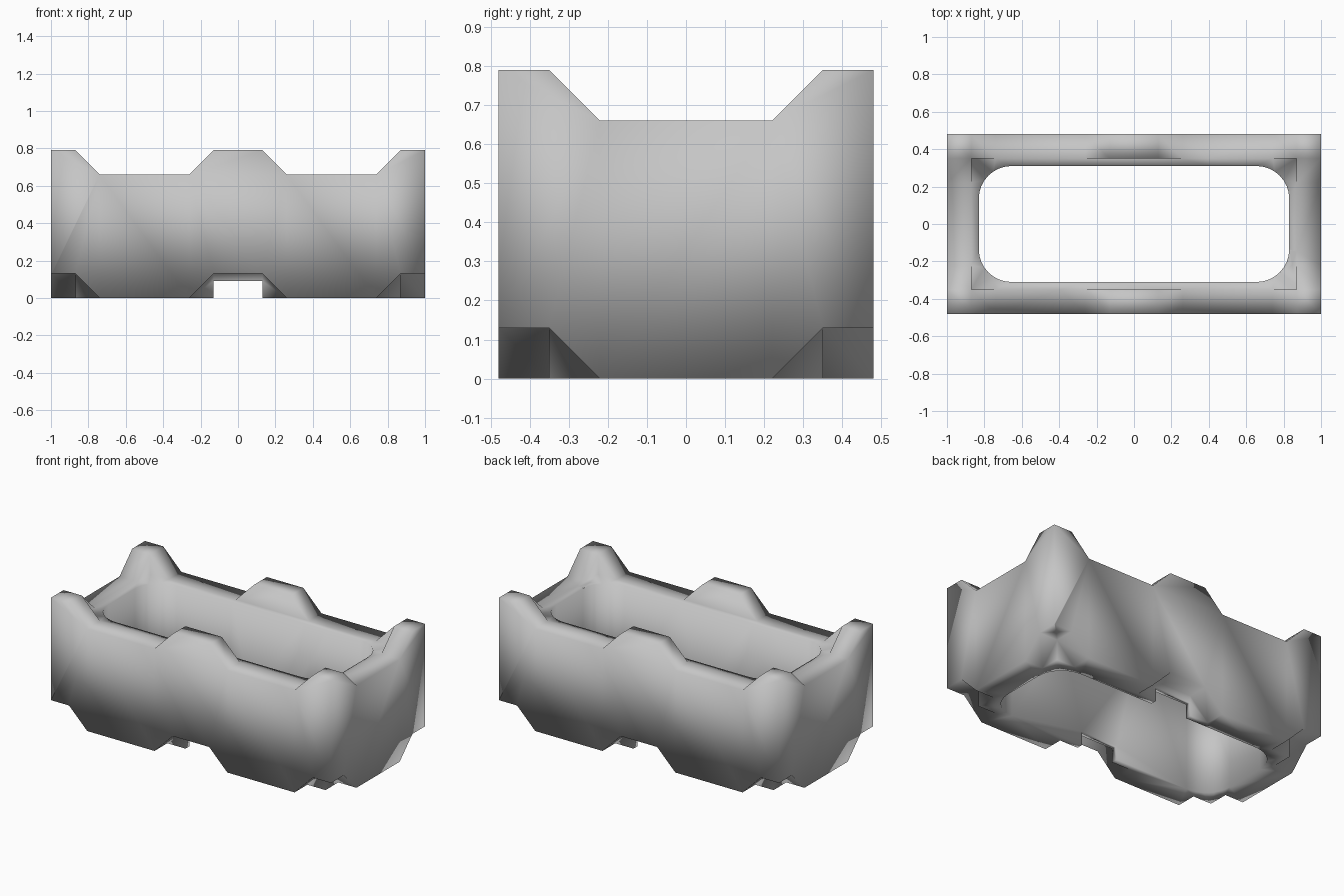
import bpy
import bmesh
import math

if "Cube" in bpy.data.objects:
    bpy.data.objects.remove(bpy.data.objects["Cube"])

grey = bpy.data.materials.new("plain grey")
grey.diffuse_color = (0.56, 0.56, 0.56, 1)
grey.use_nodes = True
grey.node_tree.nodes["Principled BSDF"].inputs["Base Color"].default_value = grey.diffuse_color

# Main sizes
HX, HY = 1.0, 0.48          # outer half sizes
IX, IY = 0.87, 0.35         # inner edge of the tab strips
TOP, RIM, NOTCH = 0.79, 0.66, 0.13
SLOPE = 0.13


def prism(name, profile, axis, lo, hi):
    """Extrude a 2D profile along axis x, y or z."""
    place = {
        'x': lambda p, t: (t, p[0], p[1]),
        'y': lambda p, t: (p[0], t, p[1]),
        'z': lambda p, t: (p[0], p[1], t),
    }[axis]
    bm = bmesh.new()
    a = [bm.verts.new(place(p, lo)) for p in profile]
    b = [bm.verts.new(place(p, hi)) for p in profile]
    bm.faces.new(a)
    bm.faces.new(b[::-1])
    n = len(profile)
    for i in range(n):
        j = (i + 1) % n
        bm.faces.new((a[j], a[i], b[i], b[j]))
    bmesh.ops.recalc_face_normals(bm, faces=bm.faces)
    mesh = bpy.data.meshes.new(name)
    bm.to_mesh(mesh)
    bm.free()
    mesh.materials.append(grey)
    ob = bpy.data.objects.new(name, mesh)
    bpy.context.collection.objects.link(ob)
    return ob


def rect(x0, x1, y0, y1):
    return [(x0, y0), (x1, y0), (x1, y1), (x0, y1)]


def top_gap(a, b):
    """Gap between tabs: floor from a to b, sides opening at 45 degrees."""
    h = 0.2
    return [(a, RIM), (b, RIM), (b + h, RIM + h), (a - h, RIM + h)]


def bottom_notch(a, b):
    """Notch with ceiling from a to b, sides opening at 45 degrees."""
    e = SLOPE + 0.05
    return [(a - e, -0.05), (b + e, -0.05), (b, NOTCH), (a, NOTCH)]


def rounded(hx, hy, r, steps=8):
    pts = []
    for k, (sx, sy) in enumerate(((1, 1), (-1, 1), (-1, -1), (1, -1))):
        for i in range(steps + 1):
            t = math.radians(90 * k + 90 * i / steps)
            pts.append((sx * (hx - r) + r * math.cos(t),
                        sy * (hy - r) + r * math.sin(t)))
    return pts


# Outer block
body = prism("stacking_frame", rect(-HX, HX, -HY, HY), 'z', 0, TOP)
cutters = []

# Recess that leaves only the tab strips standing above the rim
cutters.append(prism("core_cutter", rect(-IX, IX, -IY, IY), 'z', RIM, 1.2))

# Gaps between the tabs on long and short walls
for s in (-1, 1):
    a, b = sorted((s * 0.26, s * 0.74))
    cutters.append(prism("long_gap_cutter", top_gap(a, b), 'y', -0.8, 0.8))
cutters.append(prism("end_gap_cutter", top_gap(-0.22, 0.22), 'x', -1.3, 1.3))

# Matching notches underneath: middle and corners of every wall
for s in (-1, 1):
    y0, y1 = sorted((s * IY, s * 0.7))
    x0, x1 = sorted((s * IX, s * 1.3))
    cutters.append(prism("middle_notch_cutter", bottom_notch(-0.13, 0.13), 'y', y0, y1))
    for t in (-1, 1):
        a, b = sorted((t * IX, t * 1.3))
        cutters.append(prism("long_corner_cutter", bottom_notch(a, b), 'y', y0, y1))
        a, b = sorted((t * IY, t * 0.8))
        cutters.append(prism("end_corner_cutter", bottom_notch(a, b), 'x', x0, x1))

# Central opening with rounded corners, and the slot through the inner lining
cutters.append(prism("opening_cutter", rounded(0.83, 0.31, 0.175), 'z', -0.2, 1.3))
cutters.append(prism("slot_cutter", [(-0.13, -0.05), (0.13, -0.05), (0.13, 0.09), (-0.13, 0.09)],
                     'y', -0.42, 0.42))

# Carve the block
bpy.context.view_layer.objects.active = body
for c in cutters:
    c.hide_render = True
    mod = body.modifiers.new("cut", 'BOOLEAN')
    mod.operation = 'DIFFERENCE'
    mod.solver = 'EXACT'
    mod.object = c
    bpy.ops.object.modifier_apply(modifier=mod.name)
    bpy.data.objects.remove(c)

# Clean up and use fully smooth shading across the edges
bm = bmesh.new()
bm.from_mesh(body.data)
bmesh.ops.remove_doubles(bm, verts=bm.verts, dist=0.0005)
bmesh.ops.triangulate(bm, faces=[f for f in bm.faces if len(f.verts) > 4])
for f in bm.faces:
    f.smooth = True
    f.material_index = 0
bm.to_mesh(body.data)
bm.free()
